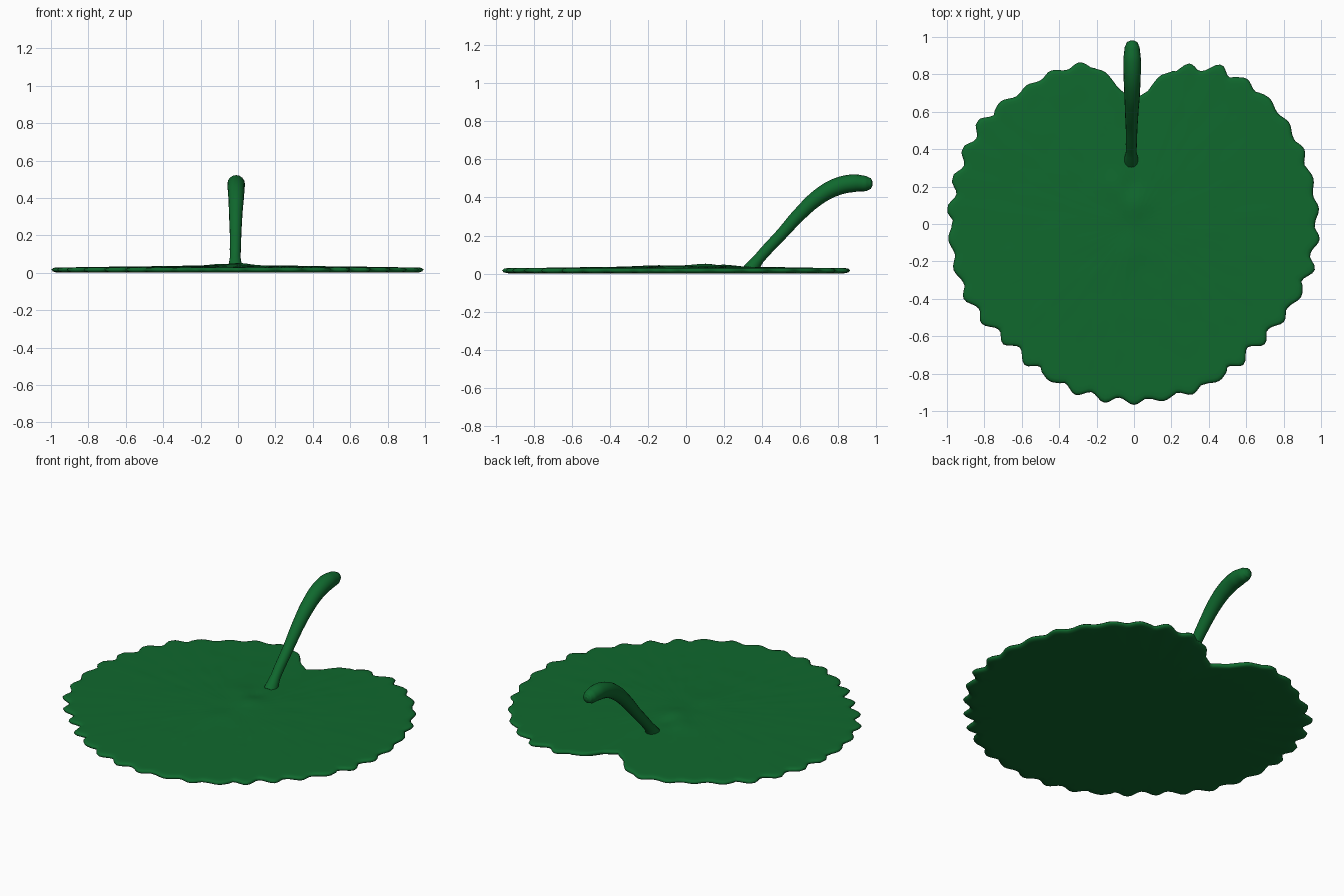
import bpy, bmesh, math, random
from mathutils import noise, Vector

if "Cube" in bpy.data.objects:
    bpy.data.objects.remove(bpy.data.objects["Cube"])

random.seed(4)
TAU = 2 * math.pi
green = bpy.data.materials.new("leaf_green")
green.diffuse_color = (0.005, 0.14, 0.027, 1)
green.use_nodes = True
green.node_tree.nodes["Principled BSDF"].inputs["Base Color"].default_value = green.diffuse_color

# Leaf outline: angle in degrees, mean radius (notch at the back, 90 degrees)
OUTLINE = [(0, .98), (30, .98), (45, .98), (60, .955), (75, .86), (80, .80),
           (84, .72), (90, .66), (97, .74), (101, .83), (107, .895), (120, .925),
           (130, .93), (144, .98), (165, .985), (190, .985), (205, .975),
           (225, .92), (242, .945), (270, .95), (300, .945), (312, .92),
           (325, .935), (340, .97), (360, .98)]
TEETH = 38
tooth_size = [random.uniform(.008, .026) for _ in range(TEETH)]


def outline_radius(a):
    d = math.degrees(a) % 360
    for (a0, r0), (a1, r1) in zip(OUTLINE, OUTLINE[1:]):
        if a0 <= d <= a1:
            r = r0 + (r1 - r0) * (d - a0) / (a1 - a0)
            break
    phase = d / 360 * TEETH
    tooth = -math.cos(phase * TAU) * tooth_size[int(phase) % TEETH]
    if 75 < d < 105:
        tooth *= .3
    return min(r + tooth, 1.0)


def bump(x, y, cx, cy, s, h):
    return h * math.exp(-((x - cx) ** 2 + (y - cy) ** 2) / (2 * s * s))


def top_height(x, y, t):
    z = .028 + .014 * (1 - t) ** 1.2
    z += bump(x, y, -.10, .20, .05, .009) + bump(x, y, 0, .10, .05, .012)
    z += bump(x, y, -.02, -.15, .06, .004) - bump(x, y, -.03, .2, .03, .006)
    return z + .002 * noise.noise(Vector((x * 9, y * 9, 0))) * (1 - t * t)


# Leaf pad: concentric rings over the top, round the rim and under the base
N = 304
rings = [(t / 20, None) for t in range(1, 20)]
rings += [(.975, .028), (.99, .025), (1, .017), (.992, .007), (.975, .002), (.94, 0), (.5, 0)]
bm = bmesh.new()
radii = [outline_radius(TAU * i / N) for i in range(N)]
centre = bm.verts.new((0, 0, top_height(0, 0, 0)))
prev = None
for t, z in rings:
    ring = []
    for i, r in enumerate(radii):
        x = r * t * math.cos(TAU * i / N)
        y = r * t * math.sin(TAU * i / N)
        ring.append(bm.verts.new((x, y, top_height(x, y, t) if z is None else z)))
    for i in range(N):
        j = (i + 1) % N
        if prev:
            bm.faces.new((prev[i], ring[i], ring[j], prev[j]))
        else:
            bm.faces.new((centre, ring[i], ring[j]))
    prev = ring
bm.faces.new(prev[::-1])
bmesh.ops.recalc_face_normals(bm, faces=bm.faces)
mesh = bpy.data.meshes.new("leaf_pad")
bm.to_mesh(mesh)
bm.free()
mesh.materials.append(green)
mesh.shade_smooth()
leaf = bpy.data.objects.new("leaf_pad", mesh)
bpy.context.collection.objects.link(leaf)

# Stem: arching tapered tube (x, y, z, radius)
STEM = [(-.015, .335, .015, .040), (-.015, .385, .08, .029), (-.013, .505, .21, .031),
        (-.012, .60, .315, .036), (-.010, .70, .405, .042), (-.010, .79, .455, .046),
        (-.010, .88, .475, .047), (-.010, .945, .473, .040), (-.010, .972, .473, .028),
        (-.010, .981, .473, .010)]
curve = bpy.data.curves.new("stem", 'CURVE')
curve.dimensions = '3D'
curve.bevel_depth = 1.0
curve.bevel_resolution = 6
curve.resolution_u = 6
curve.use_fill_caps = True
spline = curve.splines.new('BEZIER')
spline.bezier_points.add(len(STEM) - 1)
for p, (x, y, z, r) in zip(spline.bezier_points, STEM):
    p.co = (x, y, z)
    p.radius = r
    p.handle_left_type = p.handle_right_type = 'AUTO'
curve.materials.append(green)
stem = bpy.data.objects.new("stem", curve)
bpy.context.collection.objects.link(stem)

# Turn the stem into a mesh and smooth it
bpy.context.view_layer.objects.active = stem
stem.select_set(True)
bpy.ops.object.convert(target='MESH')
bpy.ops.object.shade_smooth()
low = min(v.co.z for v in stem.data.vertices)
for v in stem.data.vertices:
    v.co.z = max(v.co.z, .004)
